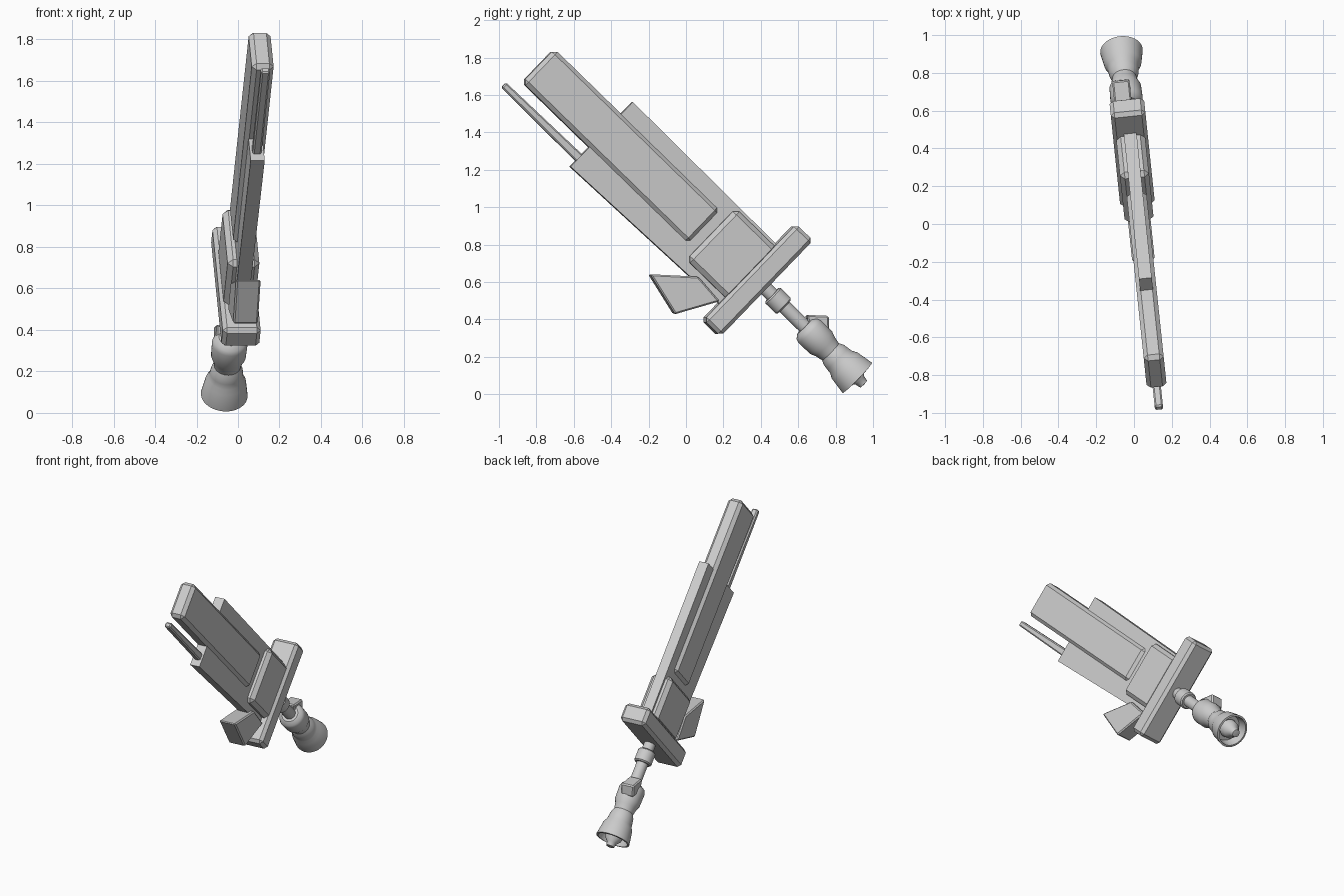
import bpy, bmesh, math
from mathutils import Matrix

cube = bpy.data.objects.get("Cube")
if cube:
    bpy.data.objects.remove(cube, do_unlink=True)

# Sword frame: local x = thickness, y = width, z = along the blade
FRAME = (Matrix.Translation((-0.01, 0.38, 0.61))
         @ Matrix.Rotation(math.radians(6), 4, 'Z')
         @ Matrix.Rotation(math.radians(45.9), 4, 'X'))

steel = bpy.data.materials.new("plain_grey")
steel.use_nodes = True
steel.diffuse_color = (0.6, 0.6, 0.6, 1)
steel.node_tree.nodes["Principled BSDF"].inputs["Base Color"].default_value = (0.6, 0.6, 0.6, 1)


def finish(name, bm):
    bmesh.ops.recalc_face_normals(bm, faces=bm.faces)
    mesh = bpy.data.meshes.new(name)
    bm.to_mesh(mesh)
    bm.free()
    mesh.materials.append(steel)
    obj = bpy.data.objects.new(name, mesh)
    bpy.context.collection.objects.link(obj)
    obj.matrix_world = FRAME
    return obj


def slab(name, outline, half, bevel=0, shift=0):
    """Extrude a (width, length) outline through the thickness, then chamfer it."""
    bm = bmesh.new()
    face = bm.faces.new([bm.verts.new((shift - half, u, s)) for u, s in outline])
    ext = bmesh.ops.extrude_face_region(bm, geom=[face])
    moved = [v for v in ext["geom"] if isinstance(v, bmesh.types.BMVert)]
    bmesh.ops.translate(bm, verts=moved, vec=(2 * half, 0, 0))
    if bevel:
        bmesh.ops.bevel(bm, geom=bm.edges[:], offset=bevel, segments=1,
                        profile=0.5, affect='EDGES')
    return finish(name, bm)


def rect(u0, u1, s0, s1):
    return [(u0, s0), (u1, s0), (u1, s1), (u0, s1)]


def lathe(name, profile, steps=40):
    bm = bmesh.new()
    verts = [bm.verts.new((r, 0, s)) for r, s in profile]
    edges = [bm.edges.new(pair) for pair in zip(verts, verts[1:])]
    bmesh.ops.spin(bm, geom=verts + edges, cent=(0, 0, 0), axis=(0, 0, 1),
                   angle=math.tau, steps=steps)
    bmesh.ops.remove_doubles(bm, verts=bm.verts, dist=0.0005)
    obj = finish(name, bm)
    bpy.ops.object.select_all(action='DESELECT')
    obj.select_set(True)
    bpy.context.view_layer.objects.active = obj
    bpy.ops.object.shade_smooth_by_angle(angle=math.radians(35))
    return obj


# Blade: thin core plate, thick main slab, base block and front rod
slab("blade_core", [(-0.232, 0.04), (0.208, 0.04), (0.217, 1.145), (-0.264, 1.145)], 0.034)
slab("blade_slab", rect(-0.12, 0.128, 0.405, 1.645), 0.053, 0.022)
slab("blade_base", rect(-0.188, 0.193, 0.04, 0.353), 0.077, 0.025)
slab("blade_rod", [(-0.222, 1.13), (-0.172, 1.13), (-0.181, 1.705), (-0.217, 1.705)], 0.022, 0.008)

# Guard and its forward fin
slab("guard", rect(-0.357, 0.357, -0.063, 0.063), 0.092, 0.02)
slab("guard_fin", [(-0.381, 0.439), (-0.21, 0.244), (-0.225, 0.07), (-0.441, 0.194)], 0.06, 0.008)

# Turned grip parts
lathe("grip_neck", [(0, -0.05), (0.038, -0.05), (0.038, -0.4), (0, -0.4)])
lathe("grip_collar", [(0, -0.112), (0.05, -0.112), (0.058, -0.12), (0.058, -0.195),
                      (0.05, -0.203), (0, -0.203)])
lathe("grip_body", [(0, -0.355), (0.055, -0.355), (0.078, -0.372), (0.086, -0.395),
                    (0.084, -0.48), (0.072, -0.51), (0.064, -0.55), (0.076, -0.575),
                    (0.08, -0.6), (0.084, -0.63), (0.098, -0.655), (0.113, -0.75),
                    (0.1, -0.752), (0.088, -0.69), (0, -0.69)])
lathe("pommel_nub", [(0, -0.68), (0.062, -0.7), (0.055, -0.745), (0.032, -0.77),
                     (0.026, -0.798), (0, -0.802)])

# Small block on the back of the grip
slab("grip_block", [(0.052, -0.32), (0.13, -0.408), (0.075, -0.465), (0.0, -0.39)],
     0.046, 0.008, -0.02)
